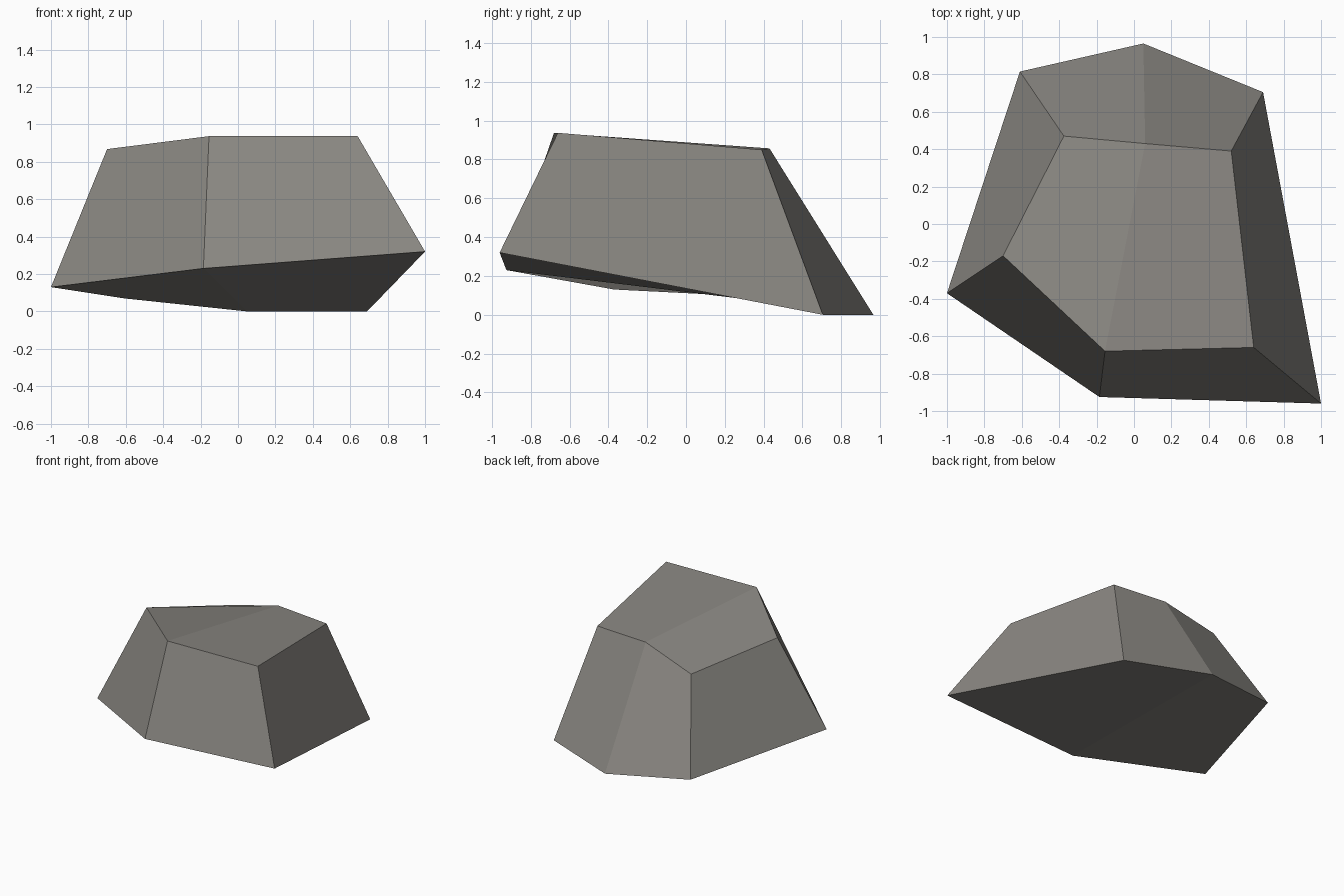
import bpy
import bmesh

if "Cube" in bpy.data.objects:
    bpy.data.objects.remove(bpy.data.objects["Cube"])

# Colour of the stone
stone = bpy.data.materials.new("stone_grey")
stone.diffuse_color = (0.25, 0.24, 0.22, 1)
stone.use_nodes = True
stone.node_tree.nodes["Principled BSDF"].inputs["Base Color"].default_value = stone.diffuse_color

# Irregular six-sided outlines, counter-clockwise seen from above
base = [(-1, -0.37, 0.13), (-0.185, -0.925, 0.23), (1, -0.96, 0.32),
        (0.69, 0.705, 0), (0.05, 0.965, 0), (-0.61, 0.815, 0.07)]
crown = [(-0.70, -0.17, 0.868), (-0.155, -0.68, 0.937), (0.64, -0.66, 0.937),
         (0.52, 0.39, 0.85), (0.06, 0.43, 0.857), (-0.375, 0.47, 0.73)]

bm = bmesh.new()
low = [bm.verts.new(p) for p in base]
top = [bm.verts.new(p) for p in crown]

# Sloping sides
for i in range(6):
    j = (i + 1) % 6
    bm.faces.new((low[i], low[j], top[j], top[i]))

# Top and underside, each folded along the line from front to back
for a, b, c, d in ((0, 1, 4, 5), (1, 2, 3, 4)):
    bm.faces.new((top[a], top[b], top[c], top[d]))
    bm.faces.new((low[d], low[c], low[b], low[a]))

mesh = bpy.data.meshes.new("rock")
bm.to_mesh(mesh)
bm.free()
mesh.materials.append(stone)
rock = bpy.data.objects.new("rock", mesh)
bpy.context.collection.objects.link(rock)
